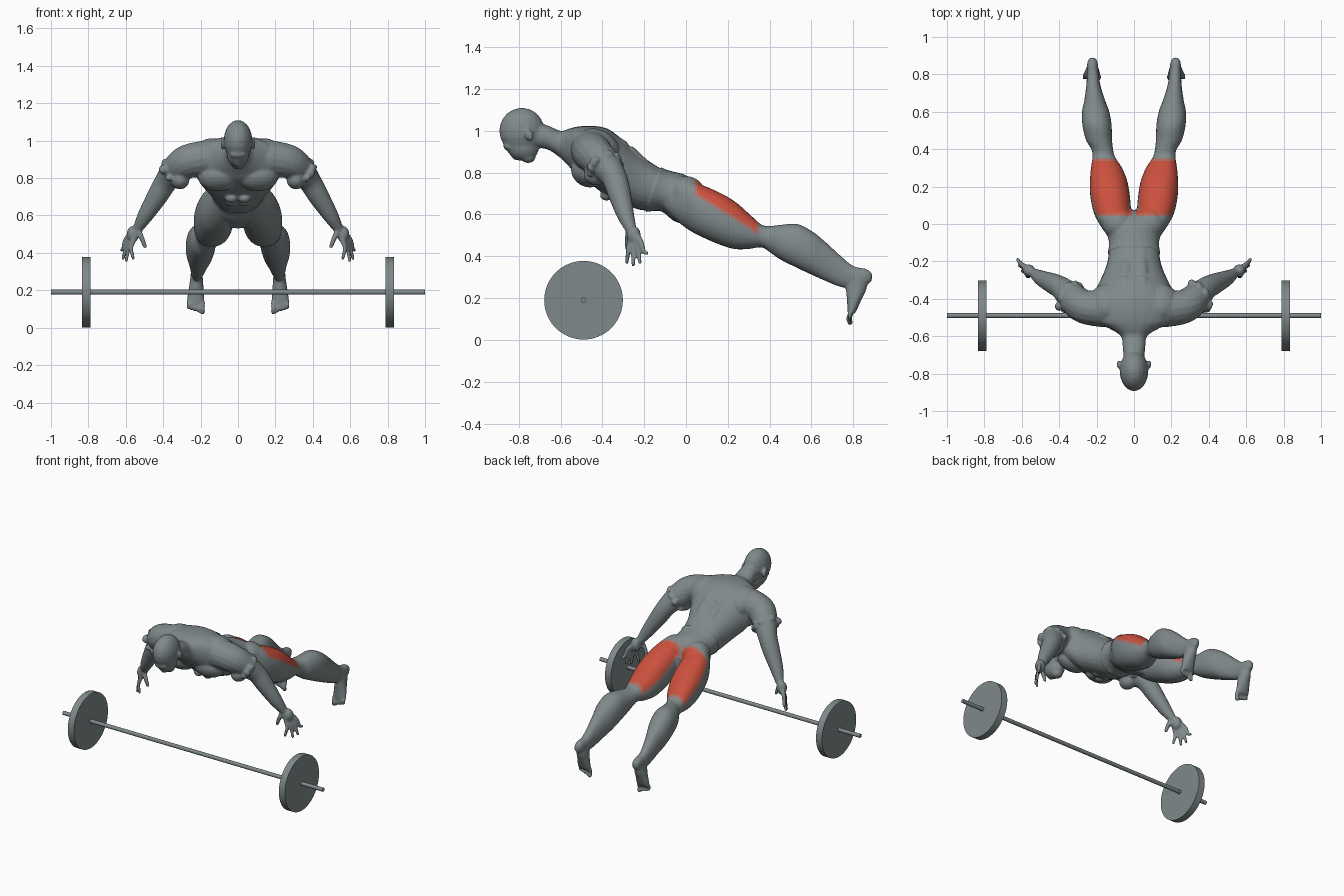
import bpy, bmesh, math, random
from mathutils import Vector, Matrix

cube = bpy.data.objects.get("Cube")
if cube:
    bpy.data.objects.remove(cube)
random.seed(4)
X, Y, Z = Vector((1, 0, 0)), Vector((0, 1, 0)), Vector((0, 0, 1))


def material(name, rgb):
    m = bpy.data.materials.new(name)
    m.use_nodes = True
    m.diffuse_color = (*rgb, 1)
    m.node_tree.nodes["Principled BSDF"].inputs["Base Color"].default_value = (*rgb, 1)
    return m


grey = material("slate grey", (.215, .25, .258))
red = material("muscle red", (.6, .08, .047))
faded = material("faded red", (.43, .15, .12))

bm = bmesh.new()


def spline(rows, steps=5):
    """Smooth curve of tuples through the given rows."""
    out = []
    for i in range(len(rows) - 1):
        p0, p1, p2, p3 = (rows[min(max(i + k, 0), len(rows) - 1)] for k in (-1, 0, 1, 2))
        for s in range(steps):
            t = s / steps
            out.append([b + t / 2 * (c - a + t * (2 * a - 5 * b + 4 * c - d + t * (3 * (b - c) + d - a)))
                        for a, b, c, d in zip(p0, p1, p2, p3)])
    return out + [list(rows[-1])]


def skin(rings):
    """Bridge closed rings of points and cap both ends."""
    rings = [[bm.verts.new(p) for p in ring] for ring in rings]
    for a, b in zip(rings, rings[1:]):
        for i in range(len(a)):
            j = (i + 1) % len(a)
            bm.faces.new((a[i], a[j], b[j], b[i]))
    bm.faces.new(rings[0])
    bm.faces.new(rings[-1])


def oval(c, u, v, power=2, n=28):
    pts = []
    for i in range(n):
        a = math.tau * i / n
        co, si = math.cos(a), math.sin(a)
        pts.append(c + u * math.copysign(abs(co) ** (2 / power), co)
                   + v * math.copysign(abs(si) ** (2 / power), si))
    return pts


def slices(rows, side=1, power=2.2):
    """Upright slices: y, centre x, top z, bottom z, half width."""
    skin([oval(Vector((side * x, y, (t + b) / 2)), X * w, Z * (t - b) / 2, power)
          for y, x, t, b, w in spline(rows)])


def ball(c, r, side=1, tilt=0):
    turn = Matrix.Rotation(tilt, 3, 'X')
    u, v, w = (turn @ (axis * k) for axis, k in zip((X, Y, Z), r))
    centre, count = Vector((side * c[0], c[1], c[2])), 11
    angles = [math.pi * (i + .3) / (count - .4) for i in range(count)]
    skin([oval(centre + w * math.cos(a), u * math.sin(a), v * math.sin(a), n=18) for a in angles])


def tube(rows, side=1):
    """Round limb through points x, y, z, radius."""
    pts = spline(rows)
    pos = [Vector((side * p[0], p[1], p[2])) for p in pts]
    rings = []
    for i, p in enumerate(pos):
        d = (pos[min(i + 1, len(pos) - 1)] - pos[max(i - 1, 0)]).normalized()
        u = d.cross(Y if abs(d.y) < .8 else X).normalized()
        rings.append(oval(p, u * pts[i][3], d.cross(u) * pts[i][3], n=16))
    skin(rings)
    for p in (rows[0], rows[-1]):
        ball(p[:3], [p[3]] * 3, side)


# Torso and neck
slices([(y, 0, t, b, w) for y, t, b, w in (
    (-.72, 1.04, .92, .055), (-.66, 1.025, .91, .06), (-.6, 1, .87, .07),
    (-.56, 1.01, .83, .13), (-.52, 1.02, .785, .21), (-.45, 1.024, .74, .24),
    (-.38, 1.012, .69, .225), (-.32, .972, .66, .19), (-.22, .886, .622, .147),
    (-.12, .82, .615, .132), (-.06, .805, .57, .142), (0, .787, .55, .15), (.05, .74, .53, .14),
    (.075, .68, .56, .08))])

# Head: skull, jaw, brow, nose, chin
ball((0, -.785, 1.0), (.077, .109, .11))
ball((0, -.785, .93), (.06, .085, .07), tilt=-.5)
ball((0, -.85, .925), (.045, .025, .02), tilt=-.5)
ball((0, -.812, .878), (.014, .03, .018), tilt=-.5)
ball((0, -.755, .874), (.036, .036, .028))

for s in (1, -1):
    # Ears
    ball((.08, -.75, .98), (.013, .02, .03), s, tilt=.4)
    # Chest, shoulder blade, back ridge, stomach, buttock
    ball((.105, -.47, .805), (.11, .085, .072), s, tilt=-.6)
    ball((.14, -.42, .925), (.1, .11, .08), s, tilt=-.5)
    tube([(.05, -.42, .978, .04), (.046, -.3, .914, .038), (.042, -.2, .83, .034), (.04, -.11, .773, .033)], s)
    for i in range(4):
        ball((.035, -.38 + i * .065, .692 - i * .016), (.034, .032, .026), s)
    ball((.085, .005, .703), (.085, .09, .08), s, tilt=-.4)

    # Leg from hip to heel
    slices([(-.11, .085, .72, .64, .03), (-.06, .09, .75, .585, .055), (0, .1, .77, .535, .085),
            (.06, .115, .748, .5, .1), (.15, .128, .71, .46, .106), (.23, .136, .665, .435, .1),
            (.3, .147, .605, .435, .083), (.36, .162, .552, .443, .06), (.4, .17, .545, .42, .058),
            (.45, .187, .55, .385, .07), (.53, .198, .555, .345, .078), (.6, .205, .522, .312, .073),
            (.66, .21, .475, .285, .056), (.74, .217, .402, .253, .038), (.8, .22, .354, .25, .032),
            (.86, .222, .34, .26, .028), (.889, .222, .32, .283, .015)], s)
    # Foot hanging down, with toes
    skin([oval(Vector((s * x, y, z)), X * w, Y * d) for z, x, y, w, d in spline(
        [(.31, .221, .82, .03, .045), (.25, .222, .815, .035, .05), (.2, .224, .806, .041, .037),
         (.15, .226, .796, .047, .024), (.125, .226, .79, .047, .016)])])
    for i in range(5):
        x, tip = (.19, .211, .23, .2485, .2655)[i], .083 + i * .006
        r = .0135 if i == 0 else .0085
        tube([(x, .79, .135, r), (x, .78, tip + .02, r), (x, .785, tip, r)], s)

    # Arm from shoulder to wrist
    tube([(.17, -.455, .905, .097), (.27, -.44, .888, .091), (.33, -.395, .845, .08), (.385, -.345, .78, .062),
          (.43, -.32, .705, .056), (.495, -.29, .6, .042), (.533, -.265, .535, .028)], s)
    # Crumpled folds around the upper arm
    for i in range(14):
        a = random.uniform(0, math.tau)
        c = Vector((.345, -.39, .825)) + Vector((.05, -.01, .05)) * math.cos(a) + Vector((-.02, .07, .03)) * math.sin(a)
        ball(c, [random.uniform(.012, .028) for k in range(3)], s, a)
    ball((.31, -.43, .79), (.05, .06, .05), s)
    # Hand with spread fingers and thumb
    ball((.562, -.25, .5), (.033, .034, .045), s)
    for i, tip in enumerate(((.56, -.283, .37), (.598, -.252, .36), (.615, -.22, .37), (.623, -.187, .415))):
        x, y = .555 + i * .014, -.27 + i * .017
        tube([(.54, -.262, .53, .02), (x, y, .475, .014), (x + .016, (y + tip[1]) / 2, .425, .0115), (*tip, .0095)], s)
    tube([(.54, -.268, .53, .018), (.515, -.28, .48, .014), (.498, -.28, .435, .011)], s)

# Fuse the body parts into one smooth skin
bmesh.ops.recalc_face_normals(bm, faces=bm.faces[:])
mesh = bpy.data.meshes.new("body")
bm.to_mesh(mesh)
bm.free()
body = bpy.data.objects.new("body", mesh)
bpy.context.collection.objects.link(body)
fuse = body.modifiers.new("fuse", 'REMESH')
fuse.mode, fuse.voxel_size = 'VOXEL', .0068
soften = body.modifiers.new("soften", 'SMOOTH')
soften.factor, soften.iterations = .5, 4
fused = bpy.data.meshes.new_from_object(body.evaluated_get(bpy.context.evaluated_depsgraph_get()))
body.modifiers.clear()
body.data = fused
fused.materials.clear()
for m in (grey, red, faded):
    fused.materials.append(m)

# Cut clean edges for the waistband and the red thigh patches
EDGE, SOFT = .042, .014
slope = Vector((0, .53, .848))
slope_at = slope.dot(Vector((0, .04, .695)))
belt, belt_at = Vector((0, .94, -.33)), Vector((0, -.155, .72))
bm = bmesh.new()
bm.from_mesh(fused)


def cut(point, normal, front, back):
    """Split the faces between two y limits along a plane."""
    faces = [f for f in bm.faces if front < f.verts[0].co.y < back and abs(f.verts[0].co.x) < .3]
    edges = {e for f in faces for e in f.edges}
    verts = {v for f in faces for v in f.verts}
    bmesh.ops.bisect_plane(bm, geom=[*verts, *edges, *faces], dist=.0005, plane_co=point, plane_no=normal)


for inset in (0, SOFT):
    for y in (EDGE + inset, .35 - inset):
        cut(Y * y, Y, y - .03, y + .03)
    cut(slope * (slope_at + inset), slope, .02, .38)
cut(belt_at, belt, -.26, -.06)

# Raised waistband that fades into the hips
bm.normal_update()
for v in bm.verts:
    d = (v.co - belt_at).dot(belt)
    if -.0006 < d < .06 and abs(v.co.x) < .2 and v.co.z > .55:
        v.co += v.normal * .006 * (1 - max(d, 0) / .06)

# Red on the backs of the thighs, faded at the border
for f in bm.faces:
    f.smooth = True
    c = f.calc_center_median()
    d = min(c.y - EDGE, .35 - c.y, slope.dot(c) - slope_at)
    f.material_index = 0 if d < 0 or abs(c.x) < .012 else 2 if d < SOFT else 1
bm.to_mesh(fused)
bm.free()


# Barbell
def rod(name, x, radius, length):
    bpy.ops.mesh.primitive_cylinder_add(vertices=64, radius=radius, depth=length,
                                        location=(x, -.49, .19), rotation=(0, math.pi / 2, 0))
    ob = bpy.context.object
    ob.name = name
    ob.data.materials.append(grey)
    bpy.ops.object.shade_smooth_by_angle(angle=math.radians(35))


rod("barbell_bar", 0, .013, 2)
rod("left_weight_plate", .812, .188, .046)
rod("right_weight_plate", -.812, .188, .046)
